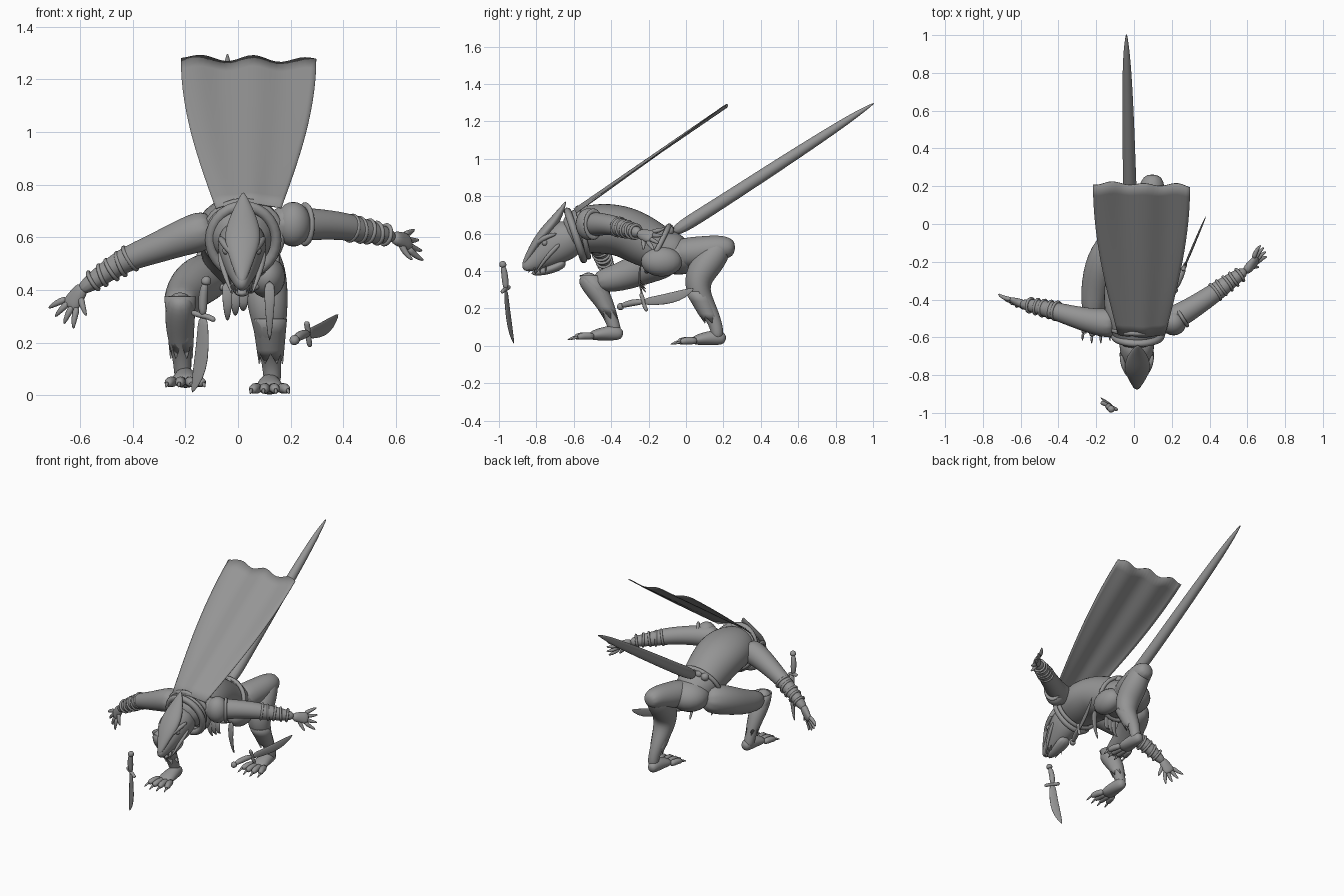
import bpy, bmesh, math
from mathutils import Vector, Matrix

default_cube = bpy.data.objects.get("Cube")
if default_cube:
    bpy.data.objects.remove(default_cube)

grey = bpy.data.materials.new("clay_grey")
grey.use_nodes = True
grey.diffuse_color = (.3, .3, .3, 1)
grey.node_tree.nodes["Principled BSDF"].inputs["Base Color"].default_value = (.3, .3, .3, 1)

UP, BACK, SIDE = Vector((0, 0, 1)), Vector((0, 1, 0)), Vector((1, 0, 0))


def finish(name, bm, smooth=True, subdivide=0):
    """Turn a bmesh into a named grey object."""
    bmesh.ops.recalc_face_normals(bm, faces=bm.faces)
    for face in bm.faces:
        face.smooth = smooth
    mesh = bpy.data.meshes.new(name)
    bm.to_mesh(mesh)
    bm.free()
    mesh.materials.append(grey)
    obj = bpy.data.objects.new(name, mesh)
    bpy.context.collection.objects.link(obj)
    if subdivide:
        obj.modifiers.new("rounding", 'SUBSURF').levels = subdivide
        obj.modifiers["rounding"].render_levels = subdivide
    return obj


def loft(name, rings, up=UP, sides=10, subdivide=2):
    """Skin elliptical rings (x, y, z, half width, half height) along a path."""
    bm = bmesh.new()
    centres = [Vector(ring[:3]) for ring in rings]
    loops = []
    for i, ring in enumerate(rings):
        ahead = centres[min(i + 1, len(rings) - 1)] - centres[max(i - 1, 0)]
        across = ahead.cross(up).normalized()
        over = across.cross(ahead).normalized()
        wide, high = ring[3], ring[-1]
        angles = [math.tau * k / sides for k in range(sides)]
        loops.append([bm.verts.new(centres[i] + across * wide * math.cos(a)
                                   + over * high * math.sin(a)) for a in angles])
    for low, top in zip(loops, loops[1:]):
        for k in range(sides):
            n = (k + 1) % sides
            bm.faces.new((low[k], low[n], top[n], top[k]))
    bm.faces.new(loops[0])
    bm.faces.new(loops[-1])
    return finish(name, bm, True, subdivide)


def ball(name, centre, size):
    bm = bmesh.new()
    bmesh.ops.create_uvsphere(bm, u_segments=20, v_segments=12, radius=1,
                              matrix=Matrix.Translation(centre) @ Matrix.Diagonal((*size, 1)))
    return finish(name, bm)


def band(name, centre, axis, wide, high, thick):
    """An oval hoop whose axis points along the given direction."""
    turn = Vector(axis).to_track_quat('Z', 'Y')
    bpy.ops.mesh.primitive_torus_add(major_radius=1, minor_radius=thick / wide, location=centre,
                                     major_segments=28, minor_segments=8, rotation=turn.to_euler())
    hoop = bpy.context.object
    hoop.name = name
    hoop.scale = (wide, high, wide)
    hoop.data.materials.append(grey)
    bpy.ops.object.shade_smooth_by_angle(angle=math.pi / 3)


def ragged_sleeve(name, top, bottom, wide, narrow, teeth=6):
    """An open tapered tube with a torn lower hem."""
    bm = bmesh.new()
    top, bottom = Vector(top), Vector(bottom)
    count = teeth * 2
    rows = []
    for t in (0, .3, .7, 1):
        row = []
        for k in range(count):
            a = math.tau * k / count
            drop = t - (.22 if t == 1 and k % 2 else 0)
            r = wide + (narrow - wide) * t
            row.append(bm.verts.new(top.lerp(bottom, drop)
                                    + Vector((math.cos(a), math.sin(a), 0)) * r))
        rows.append(row)
    for high, low in zip(rows, rows[1:]):
        for k in range(count):
            n = (k + 1) % count
            bm.faces.new((high[k], high[n], low[n], low[k]))
    finish(name, bm).modifiers.new("cloth", 'SOLIDIFY').thickness = .005


def foot(name, x, heel, ground):
    """Long sole, four toes and claws pointing forward."""
    loft(name, [(x, heel, ground + .035, .025), (x, heel - .04, ground + .045, .04, .045),
                (x, heel - .11, ground + .04, .05, .038),
                (x, heel - .19, ground + .025, .06, .024)])
    for i in range(4):
        s = (i - 1.5) * .038
        reach = .27 - abs(s) * .4
        loft(f"{name}_toe_{i}", [(x + s * .7, heel - .15, ground + .025, .022),
                                 (x + s, heel - reach + .03, ground + .03, .022),
                                 (x + s * 1.2, heel - reach, ground + .018, .015)], subdivide=1)
        loft(f"{name}_claw_{i}", [(x + s * 1.2, heel - reach + .01, ground + .025, .012),
                                  (x + s * 1.3, heel - reach - .04, ground + .005, .002)], subdivide=1)


def hand(name, wrist, direction, fan):
    """Palm with four spread fingers and a thumb."""
    wrist, d = Vector(wrist), Vector(direction).normalized()
    s = (Vector(fan) - d * d.dot(Vector(fan))).normalized()
    palm = d.cross(s)
    loft(name, [(*(wrist - d * .03), .028), (*(wrist + d * .03), .022, .036),
                (*(wrist + d * .08), .017, .042)], up=s)
    for i, angle in enumerate((-.5, -.17, .17, .5, 1)):
        thumb = i == 4
        aim = d * math.cos(angle) + s * math.sin(angle)
        start = wrist + d * (.01 if thumb else .05) + s * math.sin(angle) * (.01 if thumb else .055)
        length = .09
        points = [start, start + aim * length * .55 + palm * .01, start + aim * length]
        loft(f"{name}_finger_{i}", [(*p, r) for p, r in zip(points, (.016, .013, .005))],
             up=palm, sides=8, subdivide=1)


def wraps(name, start, end, thick, count=5):
    """Cord bindings that narrow toward the wrist."""
    start, end = Vector(start), Vector(end)
    for i in range(count):
        r = thick - .014 * i / count
        band(f"{name}_{i}", start.lerp(end, i / (count - 1)),
             end - start + UP * .03 * (i % 2), r, r, .008)


def sabre(name, pommel, tip, edge):
    """Grip, crossguard and a curved flat blade."""
    pommel, tip, edge = Vector(pommel), Vector(tip), Vector(edge)
    a = tip - pommel
    e = (edge - a * a.dot(edge) / a.length_squared).normalized()

    def ring(t, shift, *size):
        return (*(pommel + a * t + e * shift), *size)
    loft(name + "_pommel", [ring(-.02, -.01, .012), ring(.03, 0, .024), ring(.06, 0, .014)], e)
    loft(name + "_grip", [ring(.03, 0, .015), ring(.18, .008, .02), ring(.34, 0, .016)], e)
    loft(name + "_guard", [ring(.36, -.055, .012), ring(.33, -.02, .011),
                           ring(.33, .02, .011), ring(.31, .05, .013)], a)
    loft(name + "_blade", [ring(.33, 0, .006, .022), ring(.5, -.006, .007, .026),
                           ring(.7, -.008, .006, .032), ring(.88, .002, .005, .026),
                           ring(1.02, .022, .002, .004)], e, subdivide=1)


# Hunched trunk, pelvis and haunches
loft("torso", [(.01, -.66, .6, .08, .09), (.01, -.57, .62, .15, .13), (.01, -.45, .63, .18, .145),
               (0, -.33, .615, .17, .145), (0, -.22, .555, .15, .145), (0, -.1, .5, .14, .12),
               (.03, .01, .5, .1, .09)])
ball("pelvis", (0, -.04, .48), (.13, .13, .1))
loft("left_haunch", [(.03, -.08, .49, .1, .09), (.07, .08, .5, .09, .09), (.1, .2, .53, .075, .07),
                     (.1, .265, .52, .045, .045)])
ball("hip_guard", (.11, -.13, .45), (.07, .11, .08))

# Legs and feet
loft("left_leg", [(.1, .22, .57, .05), (.1, .14, .47, .09), (.11, .06, .37, .085),
                  (.12, .065, .27, .07), (.12, .13, .18, .046), (.13, .165, .1, .036),
                  (.13, .17, .03, .036)], up=SIDE)
loft("right_thigh", [(-.07, -.06, .47, .1), (-.17, -.2, .43, .1), (-.21, -.36, .36, .08),
                     (-.22, -.5, .34, .06)])
loft("right_shin", [(-.22, -.56, .385, .05), (-.22, -.47, .29, .065), (-.22, -.42, .2, .045),
                    (-.21, -.39, .12, .035), (-.21, -.37, .05, .035)], up=SIDE)
ragged_sleeve("right_knee_cloth", (-.22, -.51, .375), (-.215, -.4, .14), .06, .043)
ragged_sleeve("left_shin_cloth", (.12, .06, .29), (.125, .14, .12), .066, .046)
foot("right_foot", -.2, -.335, .025)
foot("left_foot", .12, .215, 0)

# Arms, wraps and hands
loft("left_arm", [(.12, -.53, .65, .08), (.22, -.5, .65, .07), (.33, -.43, .65, .06),
                  (.42, -.37, .64, .055), (.5, -.31, .62, .045), (.6, -.24, .6, .03)])
ball("left_shoulder_guard", (.21, -.52, .65), (.068, .07, .085))
band("left_shoulder_rim", (.255, -.495, .65), (.8, .5, 0), .05, .07, .01)
wraps("left_wrap", (.43, -.36, .635), (.56, -.27, .61), .048)
hand("left_hand", (.605, -.235, .595), (.09, .1, -.025), (.3, -.5, -1))
loft("right_arm", [(-.08, -.53, .64, .09), (-.2, -.52, .605, .075), (-.32, -.49, .555, .06),
                   (-.42, -.46, .52, .05), (-.5, -.44, .47, .043), (-.61, -.42, .39, .028)])
wraps("right_wrap", (-.41, -.46, .52), (-.55, -.43, .435), .048)
hand("right_hand", (-.6, -.42, .395), (-.07, .02, -.1), (1, -.6, -.6))

# Head with crested mask, jaw, teeth and tusks
loft("head", [(.015, -.58, .6, .1, .1), (.015, -.66, .56, .1, .12), (.015, -.74, .5, .075, .09),
              (.015, -.81, .45, .045, .055), (.015, -.875, .41, .02, .025)])
loft("mask_crest", [(.02, -.64, .775, .004, .004), (.02, -.69, .68, .055, .03),
                    (.018, -.76, .6, .08, .035), (.015, -.82, .52, .05, .025),
                    (.015, -.875, .42, .012, .012)])
loft("jaw", [(.015, -.64, .45, .055, .035), (.015, -.74, .4, .04, .025),
             (.015, -.83, .385, .022, .014)])
for side, mirror in (("left", 1), ("right", -1)):
    ball(side + "_eye", (.015 + mirror * .058, -.755, .55), (.016, .016, .016))
    loft(side + "_brow", [(.015 + mirror * .03, -.82, .53, .012), (.015 + mirror * .07, -.76, .58, .016),
                          (.015 + mirror * .085, -.69, .6, .01)])
    loft(side + "_tusk", [(.015 + mirror * .085, -.67, .55, .014), (.015 + mirror * .07, -.75, .47, .012),
                          (.015 + mirror * .035, -.81, .38, .003)])
    for i in range(4):
        x, y = .015 + mirror * (.018 + i * .008), -.84 + i * .03
        loft(f"{side}_tooth_{i}", [(x, y, .43, .007), (x, y, .385, .002)],
             up=BACK, sides=6, subdivide=1)

# Collar, belt, beads and hanging cloth
band("collar", (.02, -.59, .59), (0, -.9, -.3), .125, .135, .02)
band("shoulder_scarf", (.02, -.55, .605), (0, -.9, -.2), .145, .135, .014)
band("belt", (0, -.15, .52), (0, .9, -.45), .145, .135, .014)
for i in range(4):
    ball(f"waist_bead_{i}", (-.08 + i * .043, -.09, .625 - .01 * abs(i - 2)), (.026, .026, .026))
for i, x in enumerate((-.04, -.01, .02, .12)):
    end = .2 if x > .1 else .28 + .02 * i
    loft(f"loin_strip_{i}", [(x, -.24, .44, .025, .006), (x, -.26, .34, .02, .006),
                             (x, -.21, end, .006, .004)], up=BACK, subdivide=1)

# Stiff straight tail
loft("tail", [(-.01, -.08, .6, .04), (-.02, .1, .71, .038), (-.03, .5, .97, .035),
              (-.037, .8, 1.165, .026), (-.04, .93, 1.25, .016), (-.04, 1.01, 1.3, .003)])

# Softly folded cape flaring up and back
bm = bmesh.new()
columns, rows = 24, 14
grid = []
for j in range(rows + 1):
    v = j / rows
    half = .125 + .132 * math.sin(v * math.pi / 2)
    line = []
    for i in range(columns + 1):
        u = 2 * i / columns - 1
        ripple = .006 * (.4 + v) * math.sin(u * 7 + 1) - .025 * u * u * (1 - v)
        hem = (.012 * math.sin(u * 9 + 1) - .01 * u) * v ** 6
        line.append(bm.verts.new((.04 + u * half, -.6 + .81 * v - ripple * .57 + hem * .8,
                                  .73 + .55 * v + ripple * .8 + hem * .5)))
    grid.append(line)
for low, top in zip(grid, grid[1:]):
    for i in range(columns):
        bm.faces.new((low[i], low[i + 1], top[i + 1], top[i]))
finish("cape", bm).modifiers.new("cloth", 'SOLIDIFY').thickness = .004

# Pair of loose sabres
sabre("right_sabre", (-.122, -.98, .445), (-.155, -.93, .015), (-1, .5, 0))
sabre("left_sabre", (.21, -.36, .21), (.38, .04, .285), UP)
